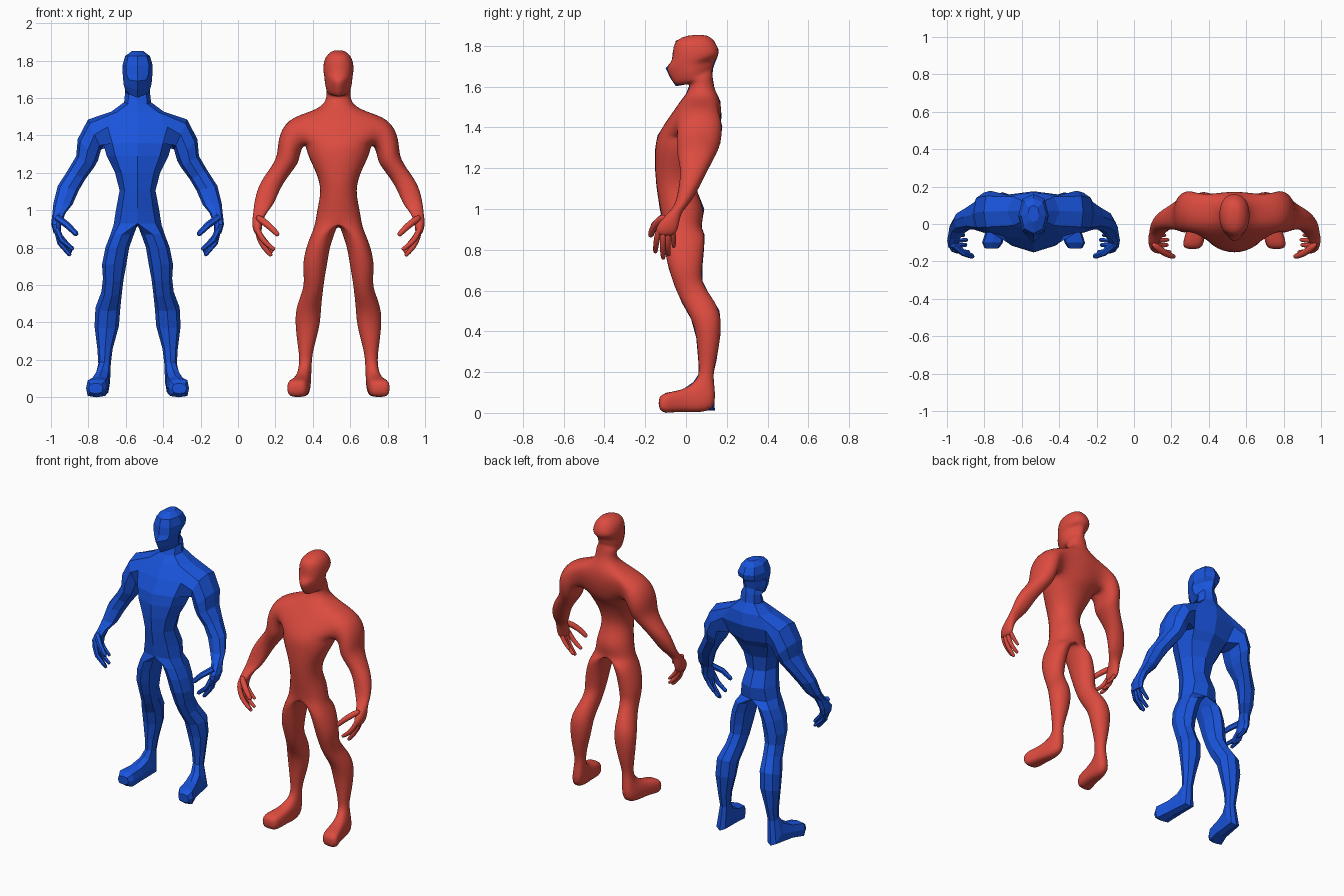
import bpy, bmesh
from mathutils import Vector

if "Cube" in bpy.data.objects:
    bpy.data.objects.remove(bpy.data.objects["Cube"])

# Half-body sections, sole to thigh: x inner, x outer, front (y, z), back (y, z), corner fullness
LEG = [(.185, .262, -.13, .075, -.128, .02, .8),
       (.165, .275, -.10, .098, -.10, .0, .85),
       (.155, .25, -.02, .113, -.02, .01, .82),
       (.147, .23, .035, .15, .142, .012, .78),
       (.143, .21, .062, .19, .13, .17, .72),
       (.133, .215, .06, .26, .15, .26, .72),
       (.10, .23, .05, .37, .17, .39, .72),
       (.092, .225, .025, .46, .165, .50, .72),
       (.083, .193, -.02, .54, .11, .59, .72),
       (.074, .185, -.055, .62, .08, .65, .72),
       (.06, .19, -.085, .71, .08, .71, .72),
       (.045, .172, -.105, .80, .088, .80, .72),
       (.02, .145, -.112, .87, .092, .87, .72)]
# Torso and head, crotch to crown: x outer, front (y, z), back (y, z), corner fullness
TRUNK = [(.128, -.115, .93, .075, .915, .75),
         (.115, -.13, 1.01, .09, 1.0, .72),
         (.096, -.145, 1.11, .05, 1.10, .72),
         (.12, -.152, 1.20, .065, 1.20, .72),
         (.165, -.152, 1.29, .11, 1.29, .72),
         (.182, -.14, 1.36, .15, 1.34, .74),
         (.19, -.085, 1.445, .175, 1.45, .84),
         (.14, -.03, 1.525, .168, 1.53, .78),
         (.072, .0, 1.565, .14, 1.59, .72),
         (.066, .02, 1.615, .13, 1.65, .72),
         (.066, -.05, 1.602, .132, 1.685, .62),
         (.075, -.078, 1.645, .138, 1.705, .62),
         (.078, -.10, 1.69, .148, 1.73, .6),
         (.08, -.07, 1.725, .156, 1.75, .74),
         (.08, -.064, 1.775, .16, 1.78, .76),
         (.066, -.05, 1.825, .138, 1.825, .74),
         (.03, .01, 1.85, .10, 1.852, .72)]
ARM_HOLE = 5  # trunk section at the armpit
# Arm: inner (x, z), outer (x, z), y front, y back
ARM = [(.195, 1.325, .265, 1.485, -.045, .178),
       (.212, 1.265, .32, 1.38, -.047, .168),
       (.232, 1.23, .328, 1.29, -.042, .142),
       (.28, 1.165, .372, 1.215, -.028, .105),
       (.315, 1.105, .427, 1.13, -.035, .07),
       (.348, 1.03, .45, 1.035, -.052, .022),
       (.385, .985, .455, .985, -.085, -.02),
       (.408, .925, .462, .925, -.14, -.035),
       (.41, .875, .448, .875, -.148, -.05)]
# Fingers and thumb: three points each, then radius
DIGITS = [((.432, -.133, .90), (.405, -.145, .84), (.35, -.15, .795), .014),
          ((.432, -.110, .90), (.415, -.115, .825), (.365, -.112, .765), .014),
          ((.432, -.088, .90), (.412, -.09, .83), (.36, -.085, .78), .013),
          ((.432, -.065, .90), (.412, -.062, .86), (.375, -.06, .82), .012),
          ((.43, -.11, .96), (.375, -.155, .92), (.33, -.172, .875), .017)]


def ring(bm, a, o, b, i, k):
    """Eight points through front, outer, back and inner."""
    a, o, b, i = map(Vector, (a, o, b, i))
    m = (a + b) / 2
    m.x = a.x
    mix = lambda p, q: m + k * (p - m) + k * (q - m)
    return [bm.verts.new(p) for p in
            (a, mix(a, o), o, mix(o, b), b, mix(b, i), i, mix(i, a))]


def skin(bm, r, s, skip=()):
    n = len(r)
    for j in range(n):
        if j not in skip:
            bm.faces.new((r[j], r[(j + 1) % n], s[(j + 1) % n], s[j]))


def digit(bm, p, radius):
    """Tapered six-sided finger."""
    p = [Vector(q) for q in p]
    d = (p[2] - p[1]).normalized()
    pts = p + [p[2] + d * radius * .7]
    last = None
    for n, (c, f) in enumerate(zip(pts, (1.15, 1.05, .85, .45))):
        t = pts[min(n + 1, 3)] - pts[max(n - 1, 0)]
        u = t.cross(Vector((0, 1, 0))).normalized()
        v = u.cross(t).normalized()
        r = []
        for cx, cy in ((1, 0), (.5, .87), (-.5, .87), (-1, 0), (-.5, -.87), (.5, -.87)):
            r.append(bm.verts.new(c + (u * cx + v * cy) * radius * f))
        if last:
            skin(bm, last, r)
        else:
            bm.faces.new(r)
        last = r
    bm.faces.new(last)


def swell(bm):
    """Push the cage out so the subdivided surface keeps the cage's size."""
    new = {}
    for v in bm.verts:
        n = len(v.link_edges)
        near = [e.other_vert(v) for e in v.link_edges]
        total = v.co * n * n
        for q in near:
            total = total + 4 * q.co
        for f in v.link_faces:
            far = [q.co for q in f.verts if q is not v and q not in near]
            total = total + (sum(far, Vector()) / len(far) if far else v.co)
        new[v] = v.co + .9 * (v.co - total / (n * (n + 5)))
    for v, co in new.items():
        v.co = co


def figure(name, x, color, smooth):
    bm = bmesh.new()
    # leg, torso and head as one half-body loft
    rings = []
    for xi, xo, yf, zf, yb, zb, k in LEG:
        xm, ym, zm = (xi + xo) / 2, (yf + yb) / 2, (zf + zb) / 2
        rings.append(ring(bm, (xm, yf, zf), (xo, ym, zm), (xm, yb, zb), (xi, ym, zm), k))
    for xo, yf, zf, yb, zb, k in TRUNK:
        ym, zm = (yf + yb) / 2, (zf + zb) / 2
        rings.append(ring(bm, (0, yf, zf), (xo, ym, zm), (0, yb, zb), (0, ym, zm), k))
    hole = len(LEG) + ARM_HOLE
    for n in range(len(rings) - 1):
        skip = set(range(4, 8)) if n >= len(LEG) else set()
        if n in (hole, hole + 1):
            skip |= {1, 2}
        skin(bm, rings[n], rings[n + 1], skip)
    bm.faces.new(rings[0])
    bm.faces.new(rings[-1][:5])
    # arm grown from the shoulder opening
    A, B, C = rings[hole:hole + 3]
    last = [B[1], C[1], C[2], C[3], B[3], A[3], A[2], A[1]]
    for xi, zi, xo, zo, yf, yb in ARM:
        xm, ym, zm = (xi + xo) / 2, (yf + yb) / 2, (zi + zo) / 2
        r = ring(bm, (xm, yf, zm), (xo, ym, zo), (xm, yb, zm), (xi, ym, zi), .74)
        skin(bm, last, r)
        last = r
    bm.faces.new(last)
    for *p, radius in DIGITS:
        digit(bm, p, radius)
    # other half
    bmesh.ops.delete(bm, geom=[v for v in bm.verts if not v.link_faces], context='VERTS')
    bmesh.ops.mirror(bm, geom=bm.verts[:] + bm.edges[:] + bm.faces[:],
                     axis='X', merge_dist=.0005)
    bmesh.ops.recalc_face_normals(bm, faces=bm.faces[:])
    if smooth:
        swell(bm)
    for f in bm.faces:
        f.smooth = smooth
    me = bpy.data.meshes.new(name)
    bm.to_mesh(me)
    bm.free()
    ob = bpy.data.objects.new(name, me)
    ob.location.x = x
    bpy.context.collection.objects.link(ob)
    mat = bpy.data.materials.new(name + "_paint")
    mat.diffuse_color = color
    mat.use_nodes = True
    mat.node_tree.nodes["Principled BSDF"].inputs["Base Color"].default_value = mat.diffuse_color
    me.materials.append(mat)
    if smooth:
        sub = ob.modifiers.new("Subdivision", 'SUBSURF')
        sub.levels = sub.render_levels = 2


figure("faceted_figure", -.537, (.01, .09, .72, 1), False)
figure("smooth_figure", .537, (.72, .07, .05, 1), True)
